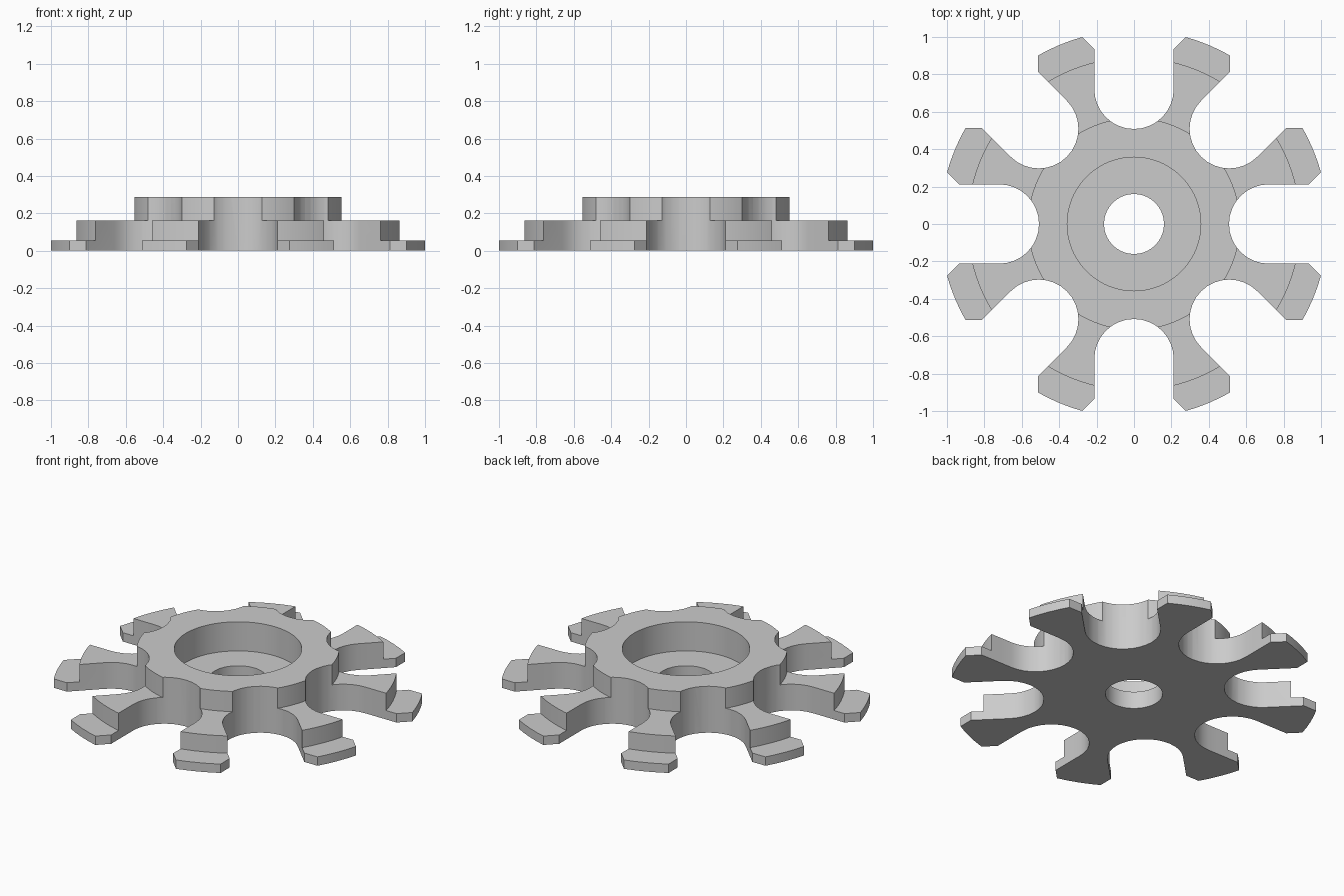
import bpy
import bmesh
import math
from mathutils import Matrix, Vector

if "Cube" in bpy.data.objects:
    bpy.data.objects.remove(bpy.data.objects["Cube"], do_unlink=True)

ARMS = 8
SLOT_R, SLOT_CENTRE, MOUTH = 0.212, 0.72, 0.936

grey = bpy.data.materials.new("plain grey")
grey.use_nodes = True
colour = (0.6, 0.6, 0.6, 1.0)
grey.diffuse_color = colour
grey.node_tree.nodes["Principled BSDF"].inputs["Base Color"].default_value = colour


def make_object(name, bm):
    bmesh.ops.recalc_face_normals(bm, faces=bm.faces)
    mesh = bpy.data.meshes.new(name)
    bm.to_mesh(mesh)
    bm.free()
    obj = bpy.data.objects.new(name, mesh)
    mesh.materials.append(grey)
    bpy.context.collection.objects.link(obj)
    return obj


def turned_disc(name, profile, steps):
    """Revolve a closed (radius, height) profile about z."""
    bm = bmesh.new()
    rings = []
    for i in range(steps):
        a = math.tau * i / steps
        rings.append([bm.verts.new((r * math.cos(a), r * math.sin(a), z)) for r, z in profile])
    n = len(profile)
    for i in range(steps):
        a, b = rings[i], rings[(i + 1) % steps]
        for j in range(n):
            k = (j + 1) % n
            bm.faces.new((a[j], b[j], b[k], a[k]))
    return make_object(name, bm)


def slot_cutters(name, arc_steps=16):
    """Round-ended slots whose mouths flare to chamfer the arm tips."""
    outline = []
    for i in range(arc_steps + 1):
        a = math.pi / 2 + math.pi * i / arc_steps
        outline.append((SLOT_CENTRE + SLOT_R * math.cos(a), SLOT_R * math.sin(a)))
    flare = 0.16
    outline += [(MOUTH, -SLOT_R), (MOUTH + flare, -SLOT_R - flare),
                (MOUTH + flare, SLOT_R + flare), (MOUTH, SLOT_R)]
    bm = bmesh.new()
    for k in range(ARMS):
        turn = Matrix.Rotation(math.tau * k / ARMS, 3, "Z")
        base = bm.faces.new([bm.verts.new(turn @ Vector((x, y, -0.1))) for x, y in outline])
        grown = bmesh.ops.extrude_face_region(bm, geom=[base])["geom"]
        top = [v for v in grown if isinstance(v, bmesh.types.BMVert)]
        bmesh.ops.translate(bm, verts=top, vec=(0, 0, 0.6))
    return make_object(name, bm)


# Stepped disc: thin tips, thicker arms, tall hub with a pocket and a through hole
stepped_profile = [(0.16, 0), (1.037, 0), (1.037, 0.055), (0.89, 0.055), (0.89, 0.162),
                   (0.567, 0.162), (0.567, 0.287), (0.357, 0.287), (0.357, 0.107), (0.16, 0.107)]
wheel = turned_disc("slotted_wheel", stepped_profile, 96)

# Cut the slots between the arms
cutter = slot_cutters("slot_cutter")
cutter.hide_render = True
cut = wheel.modifiers.new("slots", "BOOLEAN")
cut.operation = "DIFFERENCE"
cut.solver = "EXACT"
cut.object = cutter

bpy.ops.object.select_all(action="DESELECT")
wheel.select_set(True)
bpy.context.view_layer.objects.active = wheel
bpy.ops.object.modifier_apply(modifier=cut.name)
bpy.data.objects.remove(cutter, do_unlink=True)
bpy.ops.object.shade_smooth_by_angle(angle=math.radians(30))
